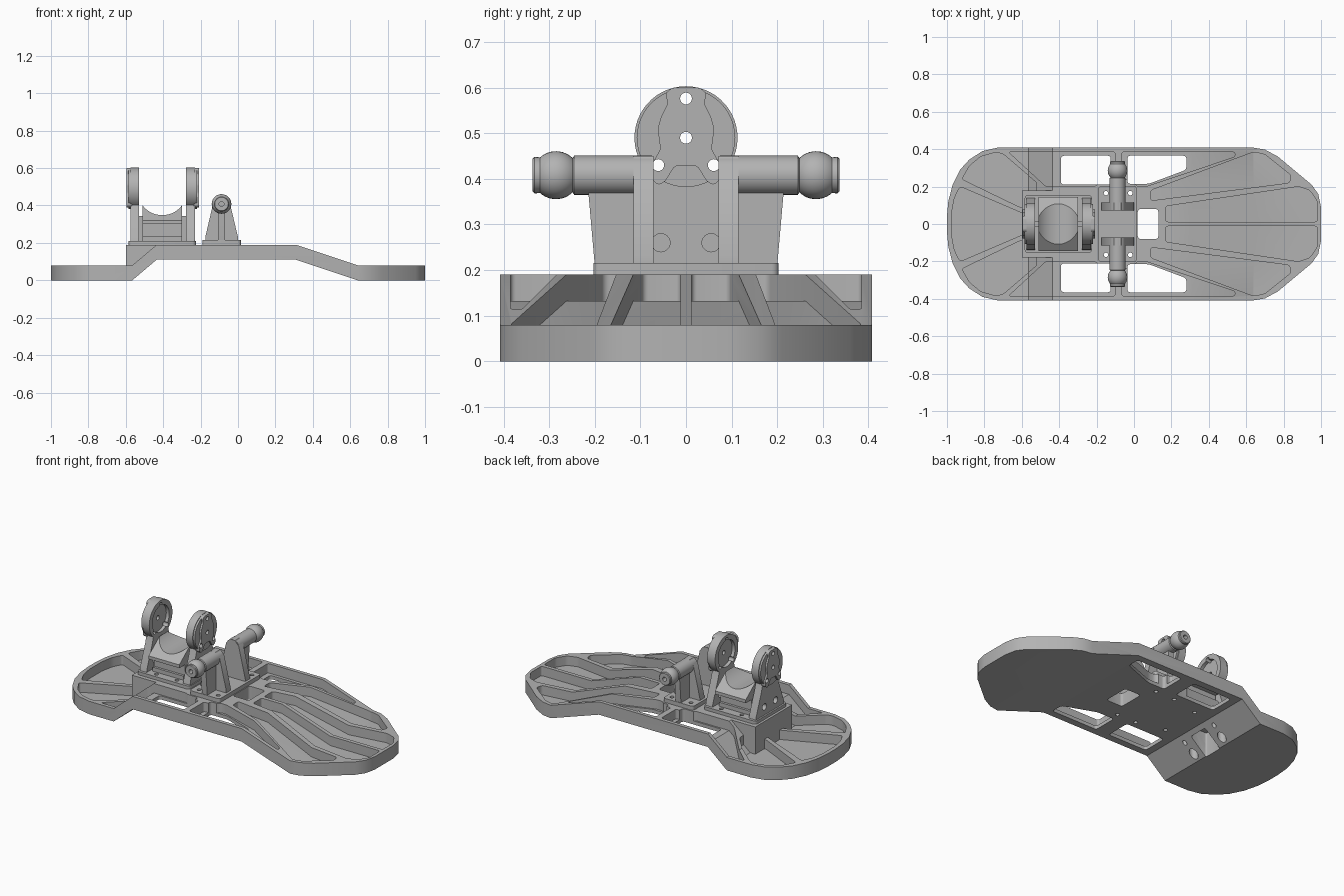
import bpy, bmesh, math
from mathutils import Vector

if "Cube" in bpy.data.objects:
    bpy.data.objects.remove(bpy.data.objects["Cube"])

grey = bpy.data.materials.new("light_grey")
grey.use_nodes = True
grey.diffuse_color = (0.45, 0.45, 0.45, 1)
grey.node_tree.nodes["Principled BSDF"].inputs["Base Color"].default_value = (0.45, 0.45, 0.45, 1)


def add_prism(bm, pts, lo, hi, axis="Z", radius=0):
    """Extrude a 2D outline along an axis, optionally rounding its corners."""
    part = bmesh.new()
    place = {"X": lambda a, b, c: (c, a, b), "Y": lambda a, b, c: (a, c, b),
             "Z": lambda a, b, c: (a, b, c)}[axis]
    part.faces.new([part.verts.new(place(a, b, lo)) for a, b in pts])
    if radius:
        bmesh.ops.bevel(part, geom=part.verts[:], offset=radius, segments=4,
                        profile=0.5, affect="VERTICES", clamp_overlap=True)
    ext = bmesh.ops.extrude_face_region(part, geom=part.faces[:])
    moved = [v for v in ext["geom"] if isinstance(v, bmesh.types.BMVert)]
    bmesh.ops.translate(part, verts=moved, vec=Vector(place(0, 0, hi - lo)))
    bmesh.ops.recalc_face_normals(part, faces=part.faces[:])
    tmp = bpy.data.meshes.new("tmp")
    part.to_mesh(tmp)
    part.free()
    bm.from_mesh(tmp)
    bpy.data.meshes.remove(tmp)


def make_object(name, bm):
    mesh = bpy.data.meshes.new(name)
    bm.to_mesh(mesh)
    bm.free()
    mesh.materials.append(grey)
    obj = bpy.data.objects.new(name, mesh)
    bpy.context.collection.objects.link(obj)
    return obj


def solid(name, *prisms):
    bm = bmesh.new()
    for p in prisms:
        add_prism(bm, *p)
    return make_object(name, bm)


def boolean(obj, cutter, operation="DIFFERENCE"):
    mod = obj.modifiers.new("cut", "BOOLEAN")
    mod.object, mod.operation, mod.solver = cutter, operation, "EXACT"
    graph = bpy.context.evaluated_depsgraph_get()
    graph.update()
    mesh = bpy.data.meshes.new_from_object(obj.evaluated_get(graph))
    obj.modifiers.clear()
    obj.data = mesh
    bpy.data.objects.remove(cutter)


def box(x0, x1, y0, y1):
    return [(x0, y0), (x1, y0), (x1, y1), (x0, y1)]


def circle(a, b, r, n=24):
    return [(a + r * math.cos(2 * math.pi * i / n), b + r * math.sin(2 * math.pi * i / n))
            for i in range(n)]


def flip(pts):
    return [(a, -b) for a, b in pts]


def both(half):
    """Close an outline given on the +y side by its mirror image."""
    return half + flip(half[::-1])


# Deck: stepped side profile trimmed to the plan outline
lower = [(-1.1, 0), (-.565, 0), (-.435, .11), (.31, .11), (.64, 0), (1.1, 0)]


def lifted(h):
    return [(x, z + h) for x, z in lower]


outline = [(-1, .04), (-.993, .12), (-.97, .21), (-.93, .29), (-.88, .345), (-.81, .39), (-.73, .408),
           (.64, .408), (.7, .398), (.77, .36), (.95, .21), (.985, .16), (1, .09)]
deck = solid("deck", (lower + lifted(.08)[::-1], -.6, .6, "Y"))
boolean(deck, solid("plan", (both(outline), -.5, .5)), "INTERSECT")

# Weight-saving pockets between the ribs
side_pockets = [
    [(-.92, .24), (-.88, .31), (-.82, .36), (-.74, .383), (-.7, .375), (-.52, .22), (-.52, .1), (-.61, .09)],
    [(-.67, .385), (-.1, .385), (-.1, .24), (-.16, .24), (-.21, .2), (-.47, .2)],
    [(-.065, .385), (.54, .385), (.54, .36), (.06, .2), (.02, .2), (-.02, .24), (-.065, .24)],
    [(.09, .18), (.64, .385), (.7, .372), (.84, .26), (.83, .22), (.09, .125)],
    [(.17, .095), (.88, .2), (.94, .18), (.98, .12), (.98, .012), (.17, .012)],
]
tail_pocket = both([(-.975, .06), (-.96, .14), (-.93, .2), (-.58, .05)])
cells = [(tail_pocket, -.5, .5, "Z", .012)]
for pocket in side_pockets:
    cells += [(pocket, -.5, .5, "Z", .012), (flip(pocket), -.5, .5, "Z", .012)]
pockets = solid("pockets", *cells)
above = lifted(.022) + [(1.1, .4), (-1.1, .4)]
boolean(pockets, solid("above_floor", (above, -.6, .6, "Y")), "INTERSECT")
boolean(deck, pockets)

# Openings through the deck
rear_window = box(-.39, -.125, .21, .365)
mid_window = [(-.035, .365), (.28, .365), (.28, .29), (.08, .215), (-.035, .215)]
openings = [(box(.02, .13, -.08, .08), -.5, .5, "Z", .015)]
for window in (rear_window, mid_window):
    openings += [(window, -.5, .5, "Z", .015), (flip(window), -.5, .5, "Z", .015)]
boolean(deck, solid("openings", *openings))

# Raised block under the clevis, hollowed from below
wedge = [(-.6, .01), (-.56, .015), (-.435, .12), (-.435, .19), (-.6, .19)]
block = solid("clevis_block", (wedge, -.18, .18, "Y"))
bolts = [(x, y) for y in (-.165, .165) for x in (-.15, -.02)]
bolts += [(x, y) for y in (-.125, .125) for x in (-.47, -.33)]


def hollow():
    return solid("hollow", (box(-.57, -.46, -.06, .06), -.2, .15, "Z", .01),
                 *[(circle(-.53, s * .12, .025), -.2, .15) for s in (-1, 1)])


def bolt_holes():
    return solid("bolt_holes", *[(circle(x, y, .012, 16), -.5, .5) for x, y in bolts])


# Clevis foot and the saddle between its uprights
foot = solid("clevis_foot", (box(-.585, -.225, -.155, .155), .185, .21, "Z", .02))
truck_foot = solid("truck_foot", (box(-.19, .015, -.203, .203), .185, .215, "Z", .015))
for obj in (deck, block):
    boolean(obj, hollow())
for obj in (deck, block, foot, truck_foot):
    boolean(obj, bolt_holes())

gable = [(-.145, .3), (.145, .3), (.145, .32), (.04, .4), (-.04, .4), (-.145, .32)]
saddle = solid("saddle", (gable, -.51, -.3, "X"))
boolean(saddle, solid("dish", (circle(-.405, .48, .132, 48), -.3, .3, "Y")))
solid("saddle_pedestal", (box(-.51, -.3, -.09, .09), .2, .31))
solid("saddle_ledge", (box(-.51, -.3, -.105, .105), .2, .235))
solid("saddle_rib", (box(-.54, -.27, -.014, .014), .2, .345))

# Clevis uprights with round heads and lobed covers
centre_z = .49
arc = [math.radians(-50 + 280 * i / 40) for i in range(41)]
upright = [(-.14, .2), (.14, .2), (.135, .23), (.085, .36)]
upright += [(.113 * math.cos(t), centre_z + .113 * math.sin(t)) for t in arc] + [(-.085, .36), (-.135, .23)]
lobe = [(.03, .6), (.045, .588), (.04, .565), (.055, .535), (.062, .51), (.056, .465),
        (.076, .43), (.077, .4), (.06, .386), (.045, .395), (.025, .428)]
lobes = lobe + [(-y, z) for y, z in lobe[::-1]]
screw_holes = [(0, centre_z), (0, .576), (.061, .43), (-.061, .43)]
for s, side in ((-1, "right"), (1, "left")):
    def span(a, b):
        return sorted((-.403 + s * a, -.403 + s * b))

    head = solid(side + "_clevis_upright", (upright, *span(.125, .172), "X"))
    cover = solid(side + "_clevis_cover", (lobes, *span(.165, .194), "X", .006))
    rim = solid(side + "_clevis_rim", (circle(0, centre_z, .108, 48), *span(.17, .183), "X"))
    boolean(head, solid("recess", (circle(0, centre_z, .082, 40), *span(.1, .145), "X")))
    boolean(head, solid("lower_holes", *[(circle(y, .26, .02), *span(.1, .25), "X") for y in (-.055, .055)]))
    for obj in (head, cover, rim):
        boolean(obj, solid("screws", *[(circle(y, z, .013, 20), *span(.1, .25), "X")
                                       for y, z in screw_holes]))

# Axle stands: tapered wall, outer web and turned axle with a ball end
axle_x, axle_z = -.088, .408
wall = [(-.175, .21), (0, .21), (0, .23), (-.045, .42), (-.07, .45), (-.106, .45), (-.131, .42), (-.175, .23)]
ball = [(.0525 * math.cos(t), .285 + .0525 * math.sin(t))
        for t in [math.radians(-44 + 86 * i / 12) for i in range(13)]]
turned = [(0, .075), (.043, .075), (.043, .245)] + ball + [(.04, .332), (.036, .336), (.013, .336), (.013, .3), (0, .3)]
for s, side in ((-1, "front"), (1, "back")):
    solid(side + "_axle_stand", (wall, *sorted((s * .071, s * .115)), "Y"))
    web = [(s * .1, .21), (s * .2, .21), (s * .214, .37), (s * .214, .4), (s * .1, .4)]
    solid(side + "_axle_web", (web, axle_x - .018, axle_x + .018, "X"))
    bm = bmesh.new()
    verts = [bm.verts.new((axle_x + r, s * y, axle_z)) for r, y in turned]
    edges = [bm.edges.new(pair) for pair in zip(verts, verts[1:])]
    bmesh.ops.spin(bm, geom=verts + edges, cent=(axle_x, 0, axle_z), axis=(0, 1, 0),
                   angle=2 * math.pi, steps=32, use_duplicate=False)
    bmesh.ops.remove_doubles(bm, verts=bm.verts[:], dist=.0001)
    bmesh.ops.recalc_face_normals(bm, faces=bm.faces[:])
    make_object(side + "_axle", bm)

# Smooth the round parts, keep the edges sharp
for obj in [o for o in bpy.context.collection.objects if o.type == "MESH"]:
    bpy.ops.object.select_all(action="DESELECT")
    obj.select_set(True)
    bpy.context.view_layer.objects.active = obj
    bpy.ops.object.shade_smooth_by_angle(angle=math.radians(30))
